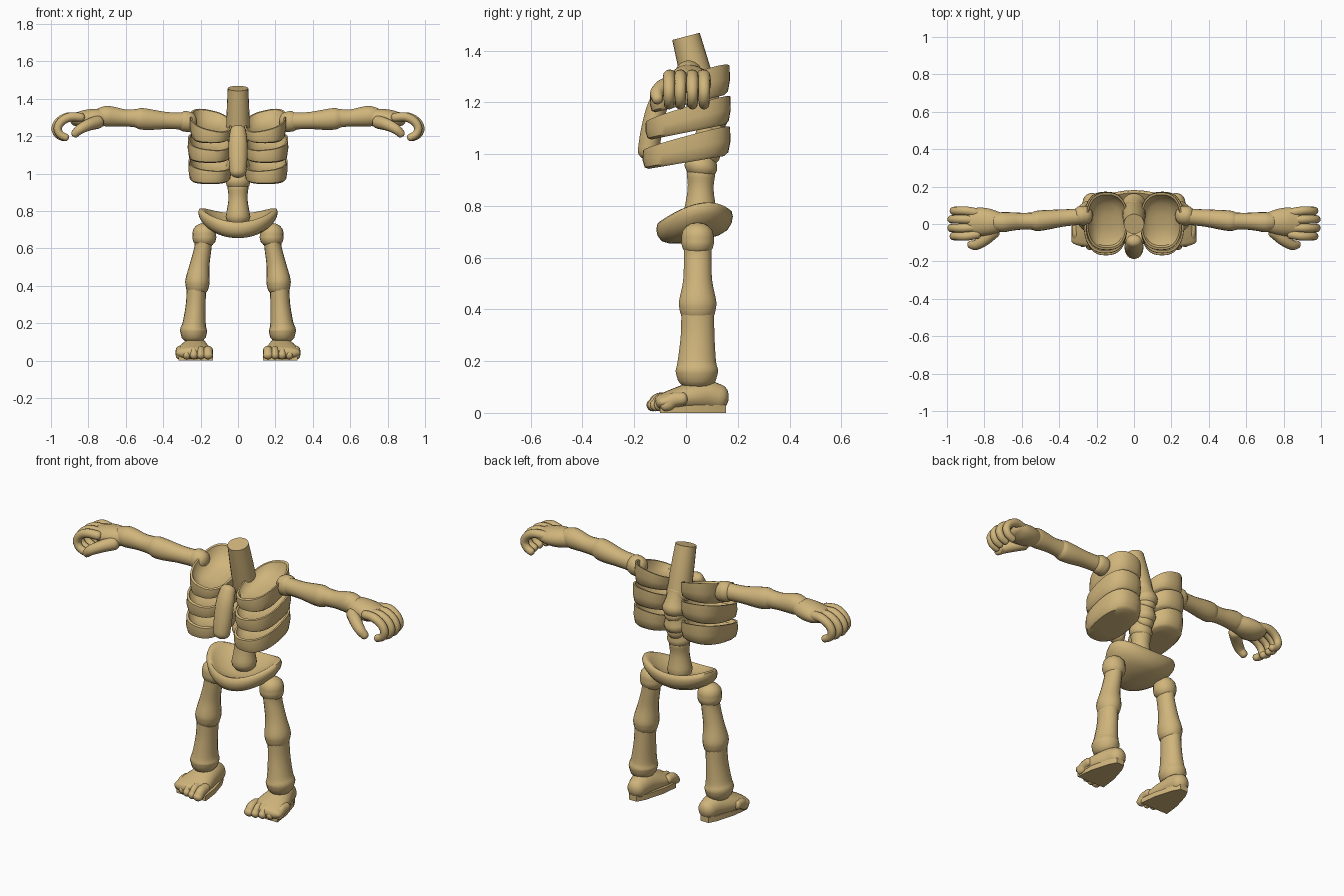
import bpy, bmesh, math
from mathutils import Vector

bone = bpy.data.materials.new("tan_bone")
bone.diffuse_color = (0.63, 0.46, 0.20, 1)


def finish(name, bm, mirror=True, angle=45):
    bmesh.ops.recalc_face_normals(bm, faces=bm.faces)
    me = bpy.data.meshes.new(name)
    bm.to_mesh(me)
    bm.free()
    me.materials.append(bone)
    ob = bpy.data.objects.new(name, me)
    bpy.context.collection.objects.link(ob)
    bpy.ops.object.select_all(action='DESELECT')
    bpy.context.view_layer.objects.active = ob
    ob.select_set(True)
    bpy.ops.object.shade_smooth_by_angle(angle=math.radians(angle))
    if mirror:
        ob.modifiers.new("mirror", 'MIRROR').use_mirror_merge = False
    return ob


def catmull(p0, p1, p2, p3, t):
    return 0.5 * (2 * p1 + (p2 - p0) * t + (2 * p0 - 5 * p1 + 4 * p2 - p3) * t * t
                  + (3 * p1 - p0 - 3 * p2 + p3) * t ** 3)


def skin(bm, rings):
    """Join rings of points into a closed skin."""
    vs = [[bm.verts.new(p) for p in r] for r in rings]
    n = len(vs[0])
    for a, b in zip(vs, vs[1:]):
        for i in range(n):
            bm.faces.new((a[i], a[(i + 1) % n], b[(i + 1) % n], b[i]))
    bm.faces.new(vs[0][::-1])
    bm.faces.new(vs[-1])


def limb(bm, keys, ref, steps=4, sides=18, round_ends=(True, True)):
    """Loft ellipses along a path. Key: x, y, z, radius along ref, other radius."""
    k = [Vector(q if len(q) == 5 else (*q, q[3])) for q in keys]
    e = [k[0] * 2 - k[1]] + k + [k[-1] * 2 - k[-2]]
    path = [catmull(*e[i:i + 4], s / steps) for i in range(len(k) - 1) for s in range(steps)] + [k[-1]]
    pos = [Vector(p[:3]) for p in path]
    secs = []
    for i, p in enumerate(path):
        t = (pos[min(i + 1, len(pos) - 1)] - pos[max(i - 1, 0)]).normalized()
        secs.append((pos[i], t, p[3], p[4]))

    def cap(sec, sign):
        c, t, a, b = sec
        return [(c + t * sign * min(a, b) * 0.8 * math.sin(u), t, a * math.cos(u), b * math.cos(u))
                for u in (0.4, 0.8, 1.15, 1.45)]
    if round_ends[0]:
        secs = cap(secs[0], -1)[::-1] + secs
    if round_ends[1]:
        secs = secs + cap(secs[-1], 1)
    rings = []
    for c, t, a, b in secs:
        u = (Vector(ref) - t * t.dot(Vector(ref))).normalized()
        v = t.cross(u)
        rings.append([c + u * a * math.cos(w) + v * b * math.sin(w)
                      for w in (2 * math.pi * j / sides for j in range(sides))])
    skin(bm, rings)


def part(name, limbs, ref, mirror=True, **kw):
    bm = bmesh.new()
    for keys in limbs:
        limb(bm, keys, ref, **kw)
    return finish(name, bm, mirror)


X, Y = (1, 0, 0), (0, 1, 0)

# Neck stump and breastbone
part("neck", [[(0, 0.065, 1.20, 0.064), (0, 0.035, 1.32, 0.061), (0, 0, 1.455, 0.055)]], X,
     False, sides=20, round_ends=(True, False))
part("breastbone", [[(0, -0.145, 1.01, 0.045, 0.042), (0, -0.135, 1.08, 0.05, 0.042),
                     (0, -0.115, 1.17, 0.05, 0.04), (0, -0.09, 1.23, 0.042, 0.035)]], X, False)

# Spine: flared vertebrae stacked on a slight curve
spine = []
for z0, z1, y0, y1 in ((0.75, 0.945, 0.055, 0.058), (0.935, 1.03, 0.058, 0.085),
                       (1.02, 1.125, 0.085, 0.10), (1.115, 1.23, 0.10, 0.075)):
    mid, ym = (z0 + z1) / 2 + 0.015, (y0 + y1) / 2
    spine.append([(0, y0, z0 + 0.02, 0.066), (0, ym, mid, 0.051), (0, y1, z1 - 0.02, 0.056)])
part("spine", spine, X, False)
part("waist_disc", [[(0, 0.058, 0.95, 0.06), (0, 0.058, 0.97, 0.06)]], X, False)


# Ribs: three tilted dished bands on each side
def rib(name, z, depth, cx, cy, hx, hy, tilt, roll):
    levels = ((0.5, 0.0), (0.86, 0.0), (0.95, 0.012), (1.0, 0.5 * depth), (0.99, depth),
              (0.91, depth), (0.84, depth - 0.03), (0.6, depth - 0.058), (0.25, depth - 0.068))
    rings = []
    for s, h in levels:
        ring = []
        for i in range(36):
            a = 2 * math.pi * i / 36
            c, d = math.cos(a), math.sin(a)
            x = math.copysign(abs(c) ** 0.8, c) * hx * s
            y = math.copysign(abs(d) ** 0.8, d) * hy * s
            thin = 0.84 + 0.16 * y / hy
            ring.append((cx + x, cy + y, z + tilt * y + roll * x * (h / depth) + h * thin))
        rings.append(ring)
    bm = bmesh.new()
    skin(bm, rings)
    finish(name, bm, angle=40)


rib("upper_rib", 1.195, 0.105, 0.145, 0.015, 0.112, 0.155, 0.25, 0.22)
rib("middle_rib", 1.085, 0.105, 0.152, 0.008, 0.117, 0.165, 0.20, 0.10)
rib("lower_rib", 0.968, 0.108, 0.150, 0.002, 0.115, 0.17, 0.17, 0.10)

# Pelvis: a thick dished plate bent up at the sides and tilted forward
rings = []
for s, h in ((0.3, -0.05), (0.65, -0.045), (0.86, -0.03), (0.97, 0.0), (1.0, 0.03), (0.97, 0.055),
             (0.90, 0.065), (0.80, 0.055), (0.6, 0.03), (0.3, 0.02)):
    ring = []
    for i in range(40):
        a = 2 * math.pi * i / 40
        x = 0.213 * s * math.cos(a)
        y = 0.148 * s * math.sin(a)
        ring.append((x, 0.033 + y + 0.6 * x * x, 0.71 + 1.3 * x * x + 0.17 * y + h * (1 - 0.2 * s)))
    rings.append(ring)
bm = bmesh.new()
skin(bm, rings)
finish("pelvis", bm, False, 60)

# Legs
part("hip_joint", [[(0.18, 0.045, 0.655, 0.064), (0.18, 0.045, 0.685, 0.063)]], X)
part("thigh", [[(0.183, 0.045, 0.66, 0.048, 0.055), (0.188, 0.045, 0.60, 0.046, 0.054),
                (0.205, 0.045, 0.51, 0.053, 0.057), (0.216, 0.045, 0.43, 0.065, 0.073),
                (0.218, 0.045, 0.395, 0.062, 0.07)]], X)
part("shin", [[(0.222, 0.045, 0.40, 0.052, 0.064), (0.226, 0.045, 0.30, 0.053, 0.066),
               (0.234, 0.042, 0.20, 0.062, 0.075), (0.237, 0.042, 0.165, 0.072, 0.083),
               (0.237, 0.042, 0.145, 0.070, 0.08)]], X)

# Feet with five toes
part("foot", [[(0.222, 0.125, 0.058, 0.05, 0.053), (0.225, 0.08, 0.065, 0.062, 0.06),
               (0.232, 0.02, 0.06, 0.078, 0.057), (0.237, -0.05, 0.048, 0.094, 0.044),
               (0.238, -0.095, 0.04, 0.096, 0.033)]], X, sides=24)
toes = []
for i in range(5):
    x = 0.16 + 0.038 * i
    y = -0.122 + 0.004 * i * i * 0.8
    r = 0.026 if i == 0 else 0.021
    toes.append([(x, y + 0.06, 0.055, r, 0.024), (x, y + 0.02, 0.05, r, 0.028),
                 (x, y, 0.034, r, 0.027), (x, y - 0.012, 0.027, r, 0.022)])
part("toes", toes, X, sides=12)
bm = bmesh.new()
skin(bm, [[(0.225 + (0.05 + 0.065 * (0.15 - y) / 0.25) * sx, y, z) for sx, y in
           ((-0.8, -0.10), (0.8, -0.10), (0.9, 0.0), (0.8, 0.11), (0.5, 0.155), (-0.5, 0.155),
            (-0.8, 0.11), (-0.9, 0.0))] for z in (0.0, 0.03)])
finish("sole", bm)

# Arms
part("shoulder", [[(0.262, 0.045, 1.275, 0.052, 0.055), (0.285, 0.045, 1.28, 0.052, 0.056)]], Y)
part("upper_arm", [[(0.28, 0.04, 1.28, 0.043, 0.046), (0.38, 0.032, 1.283, 0.046, 0.046),
                    (0.47, 0.022, 1.288, 0.053, 0.056), (0.52, 0.016, 1.293, 0.054, 0.058),
                    (0.545, 0.014, 1.295, 0.046, 0.05)]], Y)
part("forearm", [[(0.52, 0.015, 1.295, 0.046, 0.052), (0.60, 0.015, 1.297, 0.045, 0.046),
                  (0.66, 0.013, 1.303, 0.05, 0.053), (0.70, 0.01, 1.306, 0.054, 0.056),
                  (0.73, 0.01, 1.305, 0.05, 0.05)]], Y)

# Hands with curled fingers and a thumb
part("palm", [[(0.71, 0.01, 1.30, 0.05, 0.045), (0.76, 0.01, 1.295, 0.068, 0.052),
               (0.82, 0.012, 1.29, 0.076, 0.05), (0.87, 0.012, 1.29, 0.07, 0.036)]], Y)
fingers = []
for y, dx in ((0.07, -0.012), (0.025, 0.0), (-0.022, 0.0), (-0.065, -0.012)):
    fingers.append([(0.85 + dx, y * 0.85, 1.30, 0.024), (0.91 + dx, y, 1.302, 0.024),
                    (0.957 + dx, y, 1.277, 0.023), (0.976 + dx, y, 1.24, 0.022),
                    (0.962 + dx, y, 1.208, 0.021), (0.932 + dx, y, 1.192, 0.02)])
part("fingers", fingers, Y, sides=12, steps=3)
part("thumb", [[(0.75, -0.04, 1.275, 0.036), (0.80, -0.085, 1.26, 0.032), (0.845, -0.112, 1.237, 0.027),
                (0.872, -0.11, 1.212, 0.022)]], (0, 0, 1), sides=12)
